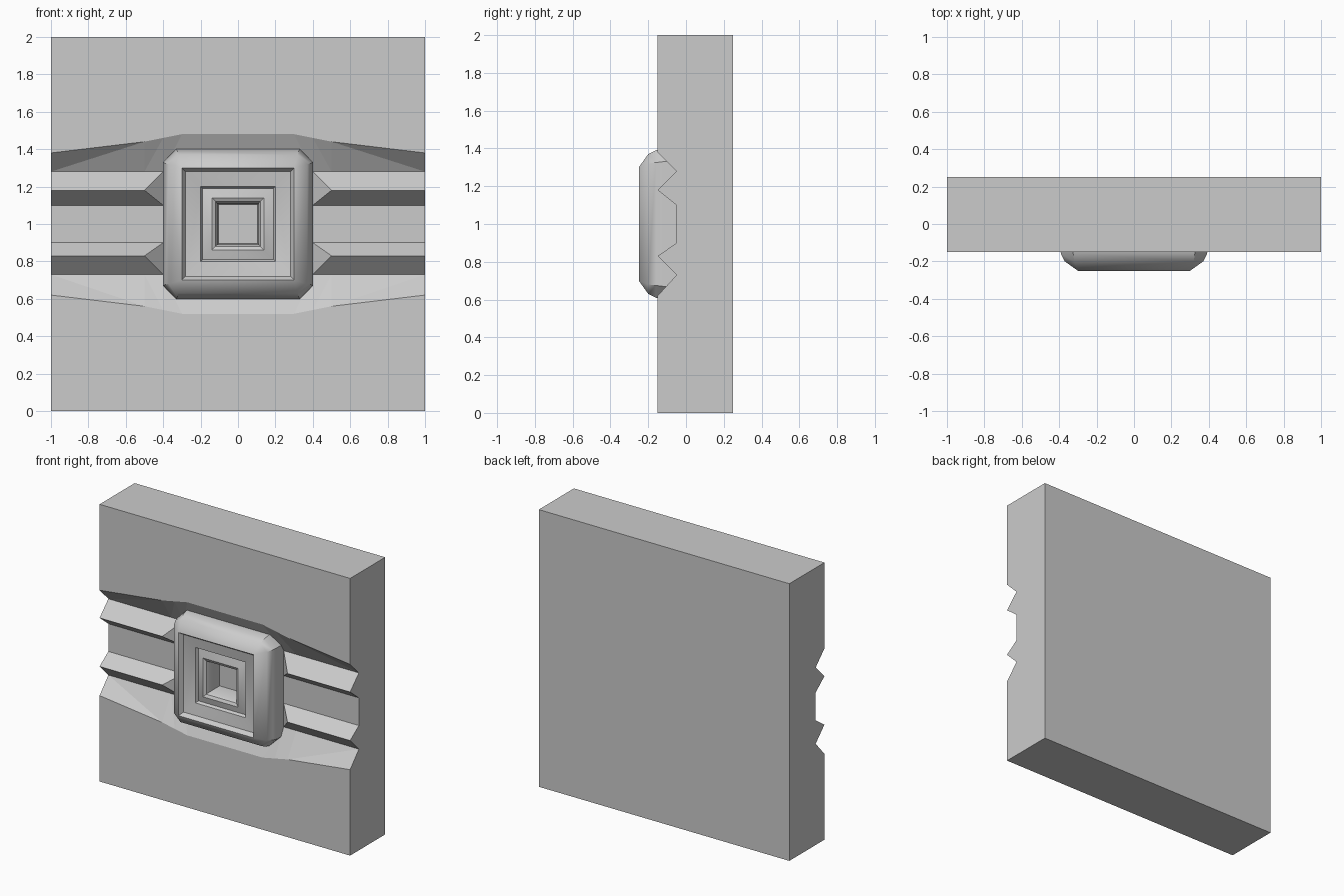
import bpy, bmesh, math

cube = bpy.data.objects.get("Cube")
if cube:
    bpy.data.objects.remove(cube, do_unlink=True)

stone = bpy.data.materials.new("plain_grey")
stone.use_nodes = True
GREY = (0.6, 0.6, 0.6, 1)
stone.diffuse_color = GREY
stone.node_tree.nodes["Principled BSDF"].inputs["Base Color"].default_value = GREY


def loft(name, rings, smooth=None):
    """Join equal closed rings of points with quads and cap both ends."""
    bm = bmesh.new()
    loops = [[bm.verts.new(p) for p in ring] for ring in rings]
    for a, b in zip(loops, loops[1:]):
        for i in range(len(a)):
            j = (i + 1) % len(a)
            bm.faces.new((a[i], a[j], b[j], b[i]))
    bm.faces.new(loops[0])
    bm.faces.new(loops[-1])
    bmesh.ops.remove_doubles(bm, verts=bm.verts, dist=0.0005)
    # Long diagonals give the ridge ends their pointed mitres
    quads = [f for f in bm.faces if len(f.verts) == 4]
    bmesh.ops.triangulate(bm, faces=quads, quad_method='LONG_EDGE')
    bmesh.ops.recalc_face_normals(bm, faces=bm.faces)
    bmesh.ops.dissolve_limit(bm, angle_limit=0.01, verts=bm.verts, edges=bm.edges)
    mesh = bpy.data.meshes.new(name)
    bm.to_mesh(mesh)
    bm.free()
    mesh.materials.append(stone)
    obj = bpy.data.objects.new(name, mesh)
    bpy.context.collection.objects.link(obj)
    if smooth:
        bpy.ops.object.select_all(action='DESELECT')
        obj.select_set(True)
        bpy.context.view_layer.objects.active = obj
        bpy.ops.object.shade_smooth_by_angle(angle=math.radians(smooth))
    return obj


FACE, FLOOR, BACK = -0.15, -0.05, 0.25


def wall_section(x, ridge, rise):
    """Grooved wall outline; ridge is the ridge depth, rise widens the groove."""
    outline = [(FACE, 2), (FACE, 1.38 + rise), (FLOOR, 1.28), (ridge, 1.18),
               (FLOOR, 1.10), (FLOOR, 0.90), (ridge, 0.83), (FLOOR, 0.73),
               (FACE, 0.62 - rise), (FACE, 0), (BACK, 0), (BACK, 2)]
    return [(x, y, z) for y, z in outline]


# Wall block: the two ridges slope down to the groove floor beside the boss
half = [(0.3, FLOOR, 0.10), (0.4, FLOOR, 0.08), (0.5, FACE, 0.06), (1, FACE, 0)]
columns = [(-x, r, w) for x, r, w in reversed(half)] + half
loft("wall_block", [wall_section(*c) for c in columns])


def square_ring(radius, y, cut):
    """Square ring about the boss centre with its corners cut off."""
    inner = radius - cut
    corner = [(radius, inner), (inner, radius)]
    ring = []
    for sx, sz in ((1, 1), (-1, 1), (-1, -1), (1, -1)):
        pts = corner if sx * sz > 0 else corner[::-1]
        ring += [(sx * a, y, 1 + sz * b) for a, b in pts]
    return ring


# Boss: rounded outer edge, stepped dish, inner rim and square socket
boss_profile = [(0.40, 0.0, 0.07), (0.40, -0.12, 0.07), (0.39, -0.16, 0.065),
                (0.37, -0.20, 0.05), (0.30, -0.25, 0), (0.28, -0.22, 0),
                (0.20, -0.20, 0), (0.19, -0.18, 0), (0.14, -0.20, 0),
                (0.12, -0.19, 0), (0.11, -0.17, 0), (0.105, -0.06, 0)]
loft("square_boss", [square_ring(*p) for p in boss_profile], smooth=35)
